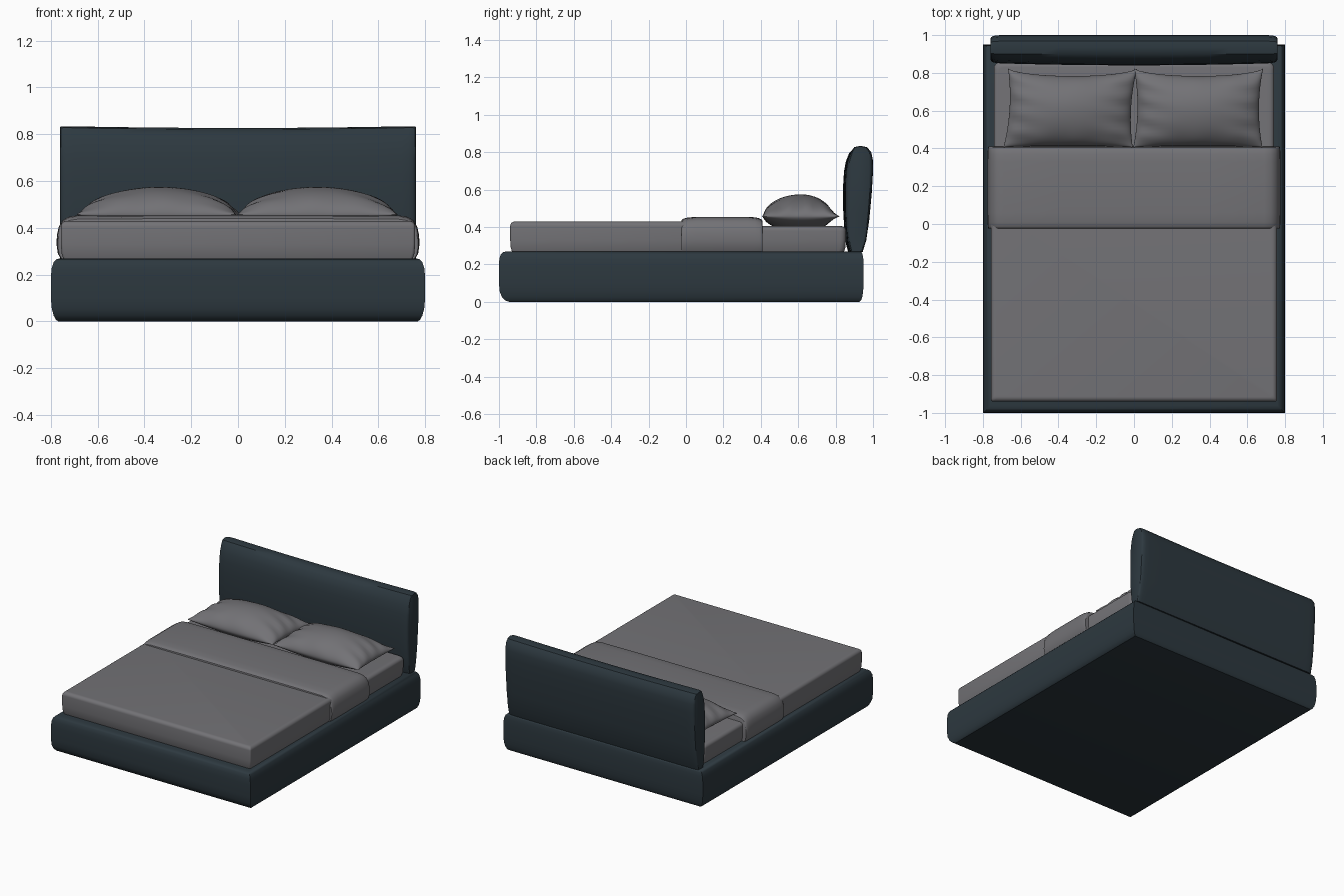
import bpy
import bmesh
from math import sin, cos, pi, radians

cube = bpy.data.objects.get("Cube")
if cube:
    bpy.data.objects.remove(cube, do_unlink=True)


def make_material(name, colour):
    mat = bpy.data.materials.new(name)
    mat.use_nodes = True
    mat.diffuse_color = colour
    mat.node_tree.nodes["Principled BSDF"].inputs["Base Color"].default_value = colour
    return mat


slate = make_material("dark slate fabric", (0.026, 0.040, 0.050, 1))
grey = make_material("grey linen", (0.17, 0.168, 0.18, 1))


def finish(name, bm, mat, angle=35):
    bmesh.ops.remove_doubles(bm, verts=bm.verts, dist=0.0002)
    bmesh.ops.recalc_face_normals(bm, faces=bm.faces)
    mesh = bpy.data.meshes.new(name)
    bm.to_mesh(mesh)
    bm.free()
    mesh.materials.append(mat)
    obj = bpy.data.objects.new(name, mesh)
    bpy.context.collection.objects.link(obj)
    bpy.ops.object.select_all(action="DESELECT")
    obj.select_set(True)
    bpy.context.view_layer.objects.active = obj
    bpy.ops.object.shade_smooth_by_angle(angle=radians(angle))
    return obj


def loft(name, rings, mat):
    """Skin closed rings of equal length and cap both ends."""
    bm = bmesh.new()
    loops = [[bm.verts.new(p) for p in ring] for ring in rings]
    count = len(loops[0])
    for a, b in zip(loops, loops[1:]):
        for i in range(count):
            j = (i + 1) % count
            bm.faces.new((a[i], a[j], b[j], b[i]))
    bm.faces.new(loops[0])
    bm.faces.new(loops[-1])
    return finish(name, bm, mat)


def rectangle(z, half, front, back, r=0.0):
    """Plan outline at height z, with optional rounded corners."""
    if r == 0:
        return [(-half, front, z), (half, front, z), (half, back, z), (-half, back, z)]
    ring = []
    corners = [(half - r, back - r), (r - half, back - r),
               (r - half, front + r), (half - r, front + r)]
    for k, (x, y) in enumerate(corners):
        for s in range(5):
            a = (k + s / 4) * pi / 2
            ring.append((x + r * cos(a), y + r * sin(a), z))
    return ring


# Upholstered base: padded sides with mitred corners (z, half width, front, back)
base = [(0, 0.768, -0.945, 0.928), (0.008, 0.779, -0.966, 0.936),
        (0.025, 0.788, -0.984, 0.942), (0.055, 0.796, -0.996, 0.947),
        (0.1, 0.8, -1, 0.95), (0.19, 0.8, -1, 0.95),
        (0.23, 0.796, -0.998, 0.948), (0.255, 0.787, -0.99, 0.944),
        (0.266, 0.776, -0.978, 0.938), (0.27, 0.76, -0.96, 0.93)]
loft("bed_base", [rectangle(*row) for row in base], slate)


# Mattress and duvet: boxes with a softly rolled top edge
def cushion(name, half, front, back, top, roll, r):
    rows = [(0.262, 0.012), (0.29, 0.003), (0.33, 0)]
    rows += [(top - roll + roll * sin(a), roll * (1 - cos(a)))
             for a in (k * pi / 12 for k in range(7))]
    loft(name, [rectangle(z, half - d, front + d, back - d, r) for z, d in rows], grey)


cushion("mattress", 0.742, -0.9, 0.855, 0.405, 0.025, 0.03)
cushion("duvet", 0.757, -0.94, 0.1, 0.43, 0.025, 0.012)

# Folded duvet band: a thick section carried along y with rounded ends
side = [(0.755, 0.262), (0.77, 0.29), (0.776, 0.33), (0.774, 0.37), (0.766, 0.405),
        (0.75, 0.432), (0.725, 0.447), (0.69, 0.453), (0.4, 0.455)]
section = side + [(-x, z) for x, z in reversed(side)]
stations = [(-0.025, 0.025), (-0.022, 0.016), (-0.012, 0.009), (0.01, 0.004),
            (0.06, 0), (0.33, 0), (0.37, 0.003), (0.392, 0.008),
            (0.406, 0.016), (0.41, 0.026)]
loft("duvet_fold", [[(x * (1 - d * 0.3), y, z - d * (z - 0.262) / 0.193)
                     for x, z in section] for y, d in stations], grey)

# Headboard: tapered padded section, front slightly hollowed to the middle
board = [(0.868, 0.265), (0.855, 0.31), (0.846, 0.39), (0.84, 0.5), (0.84, 0.62),
         (0.845, 0.7), (0.855, 0.76), (0.873, 0.805), (0.9, 0.829), (0.935, 0.835),
         (0.968, 0.828), (0.99, 0.803), (0.999, 0.76), (1.0, 0.7), (0.993, 0.58),
         (0.98, 0.44), (0.964, 0.33), (0.945, 0.268)]
ends = [(0.76, 0.72), (0.757, 0.84), (0.748, 0.93), (0.73, 0.98)]
slices = [(-x, s) for x, s in ends]
slices += [(x / 10, 1) for x in range(-7, 8)]
slices += list(reversed(ends))


def board_point(x, s, y, z):
    bow = (x / 0.76) ** 2
    hollow = 0.012 * bow if y < 0.9 else 0
    dip = 0.008 * (1 - bow) if z > 0.75 else 0
    return (x, 0.925 + (y + hollow - 0.925) * s,
            0.55 + (z - dip - 0.55) * (0.96 + 0.04 * s))


loft("headboard", [[board_point(x, s, y, z) for y, z in board] for x, s in slices], slate)


# Pillows: two domed sheets meeting at a pinched seam with drawn-out corners
def pillow(name, centre, skew, phase):
    bm = bmesh.new()
    for upper in (True, False):
        sheet = bmesh.ops.create_grid(bm, x_segments=40, y_segments=28, size=1)
        for vert in sheet["verts"]:
            u, v = sin(vert.co.x * pi / 2), sin(vert.co.y * pi / 2)
            edge_u, edge_v = max(0, 1 - u * u), max(0, 1 - v * v)
            x = centre + u * 0.342 * (1 - 0.06 * edge_v) + skew * v
            pinch = 0.2 if v > 0 else 0.04
            y = 0.615 + v * 0.21 * (1 - pinch * edge_u ** 0.6)
            puff = (edge_u * edge_v) ** 0.55
            crease = abs(u) ** 3 * sin(13 * v + 4 * u + phase)
            crease += 0.5 * abs(v) ** 3 * sin(11 * u + phase)
            if upper:
                z = 0.457 + 0.118 * puff + 0.009 * crease * min(1, 2 * puff)
            else:
                z = 0.457 - 0.055 * min(1, 1.5 * puff)
            vert.co = (x, y, z)
    finish(name, bm, grey, 50)


pillow("right_pillow", -0.337, 0.012, 0.4)
pillow("left_pillow", 0.34, 0.002, 2.0)
